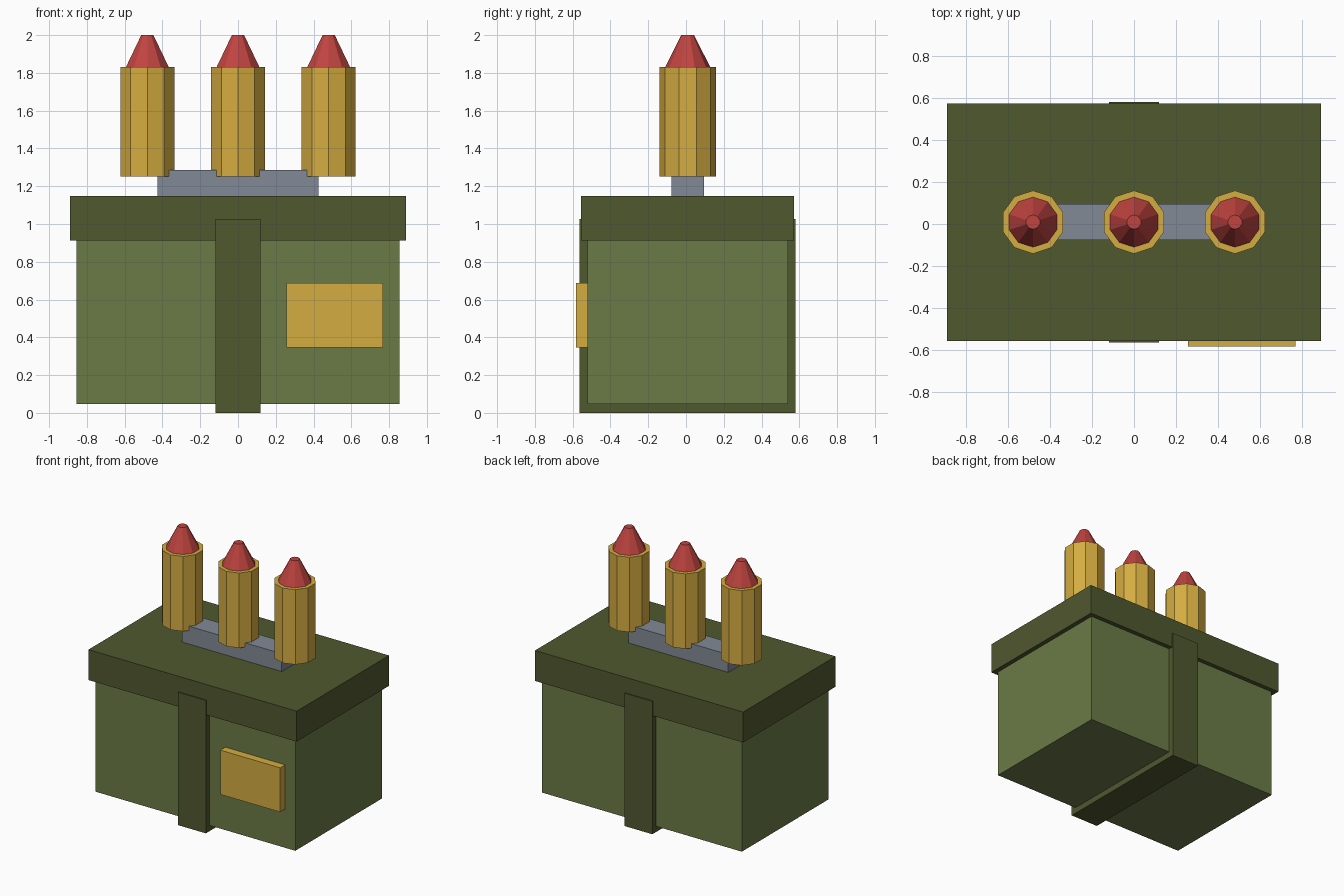
import bpy, bmesh, math
from mathutils import Matrix

if "Cube" in bpy.data.objects:
    bpy.data.objects.remove(bpy.data.objects["Cube"])

CY = 0.009  # crate centre line in y


def material(name, r, g, b):
    lin = [(c / 255 / 12.92) if c < 10 else ((c / 255 + 0.055) / 1.055) ** 2.4 for c in (r, g, b)]
    m = bpy.data.materials.new(name)
    m.diffuse_color = (*lin, 1)
    m.use_nodes = True
    m.node_tree.nodes["Principled BSDF"].inputs["Base Color"].default_value = m.diffuse_color
    return m


olive = material("olive", 107, 123, 71)
dark_olive = material("dark olive", 80, 88, 47)
brass = material("brass", 212, 172, 65)
steel = material("steel grey", 130, 138, 150)
red = material("red", 192, 68, 64)


def finish(bm, name, mat):
    bmesh.ops.recalc_face_normals(bm, faces=bm.faces)
    me = bpy.data.meshes.new(name)
    bm.to_mesh(me)
    bm.free()
    me.materials.append(mat)
    ob = bpy.data.objects.new(name, me)
    bpy.context.collection.objects.link(ob)
    return ob


def box(name, mat, x, y, z):
    bm = bmesh.new()
    bmesh.ops.create_cube(bm, size=1)
    for v in bm.verts:
        v.co = [lo + (c + 0.5) * (hi - lo) for c, (lo, hi) in zip(v.co, (x, y, z))]
    return finish(bm, name, mat)


def cone(name, mat, x, r1, r2, z1, z2):
    bm = bmesh.new()
    place = Matrix.Translation((x, CY, (z1 + z2) / 2))
    # ten sides with a corner facing front
    bmesh.ops.create_cone(bm, cap_ends=True, segments=10, radius1=r1, radius2=r2, depth=z2 - z1,
                          matrix=place @ Matrix.Rotation(math.radians(90), 4, 'Z'))
    # make sure a corner sits exactly on the front centre line
    if min(abs(v.co.x - x) for v in bm.verts) > 1e-4:
        bmesh.ops.rotate(bm, verts=bm.verts, cent=(x, CY, 0), matrix=Matrix.Rotation(math.radians(18), 3, 'Z'))
    return finish(bm, name, mat)


# crate body and lid
box("crate_body", olive, (-0.855, 0.855), (CY - 0.53, CY + 0.53), (0.046, 0.95))
box("crate_lid", dark_olive, (-0.89, 0.89), (CY - 0.564, CY + 0.564), (0.912, 1.147))

# strap: U profile wrapped under the crate, extruded across x
bm = bmesh.new()
o, i, t = 0.572, 0.51, 1.027
prof = [(-o, t), (-o, 0), (o, 0), (o, t), (i, t), (i, 0.07), (-i, 0.07), (-i, t)]
face = bm.faces.new([bm.verts.new((-0.119, y + CY, z)) for y, z in prof])
ext = bmesh.ops.extrude_face_region(bm, geom=[face])
bmesh.ops.translate(bm, vec=(0.238, 0, 0), verts=[g for g in ext["geom"] if isinstance(g, bmesh.types.BMVert)])
finish(bm, "strap", dark_olive)

# front plate and cartridge clip
box("front_plate", brass, (0.256, 0.768), (-0.582, -0.51), (0.345, 0.687))
box("cartridge_clip", steel, (-0.427, 0.427), (CY - 0.085, CY + 0.085), (1.13, 1.285))

# cartridges
for n, x in enumerate((-0.48, 0, 0.48), 1):
    cone(f"cartridge_case_{n}", brass, x, 0.15, 0.15, 1.252, 1.831)
    cone(f"cartridge_tip_{n}", red, x, 0.12, 0.034, 1.829, 2.0)
